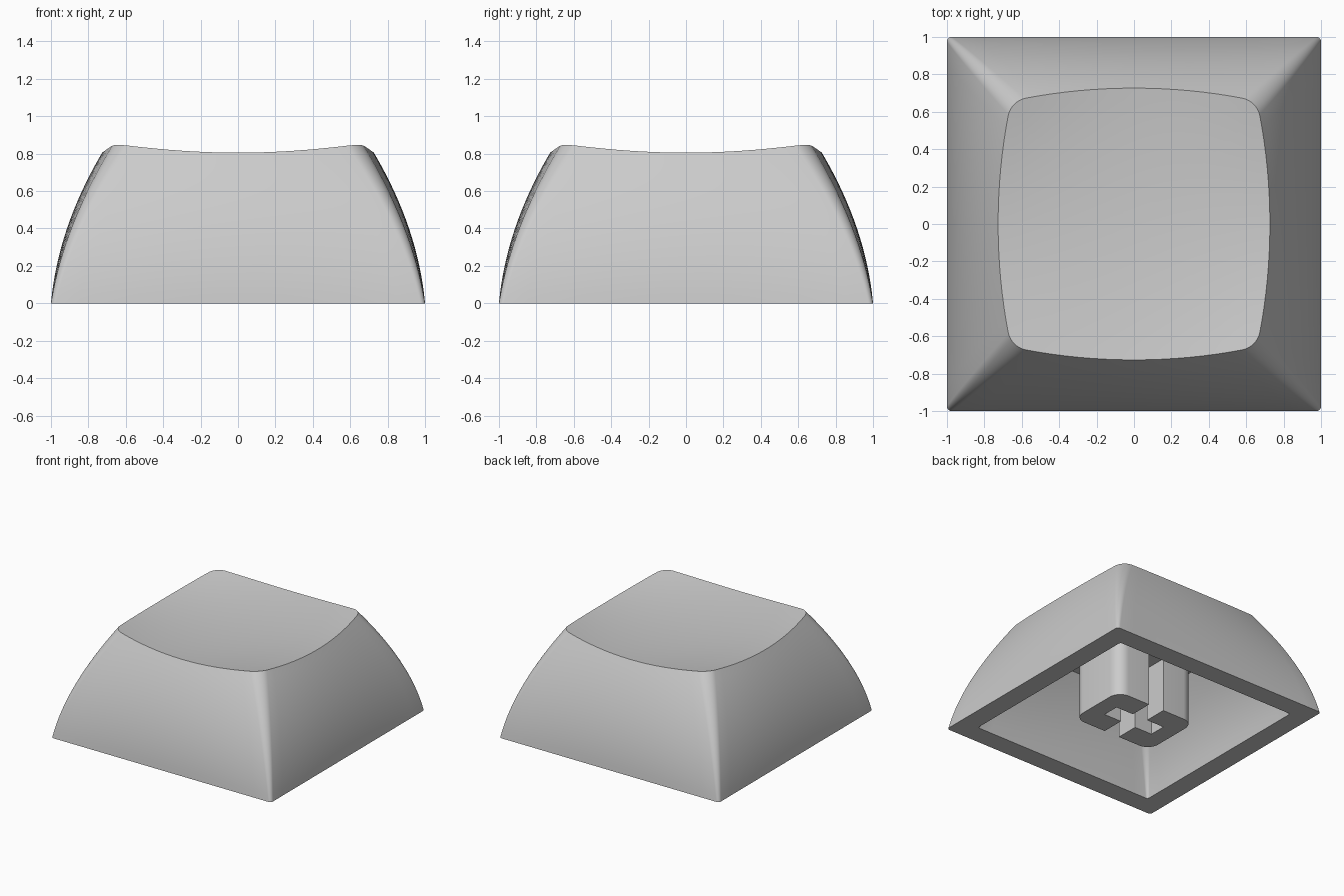
import bpy, bmesh
from math import sin, cos, pi

cube = bpy.data.objects.get("Cube")
if cube:
    bpy.data.objects.remove(cube)

plastic = bpy.data.materials.new("light_grey_plastic")
plastic.use_nodes = True
grey = (0.6, 0.6, 0.6, 1)
plastic.diffuse_color = grey
plastic.node_tree.nodes["Principled BSDF"].inputs["Base Color"].default_value = grey

SIDE, ARC = 16, 8          # segments per straight side and per corner
COUNT = 4 * (SIDE + ARC)


def finish(bm, name):
    bmesh.ops.recalc_face_normals(bm, faces=bm.faces)
    mesh = bpy.data.meshes.new(name)
    bm.to_mesh(mesh)
    bm.free()
    mesh.materials.append(plastic)
    obj = bpy.data.objects.new(name, mesh)
    bpy.context.collection.objects.link(obj)
    bpy.ops.object.select_all(action='DESELECT')
    obj.select_set(True)
    bpy.context.view_layer.objects.active = obj
    bpy.ops.object.shade_smooth_by_angle(angle=pi / 6)
    return obj


def square_point(i, w, r, bow):
    """Point i on a rounded square of half width w, corner radius r and bowed sides."""
    quarter, k = divmod(i % COUNT, SIDE + ARC)
    s = w - r
    if k < SIDE:
        x, y = w, -s + 2 * s * k / SIDE
    else:
        a = (k - SIDE) / ARC * pi / 2
        x, y = s + r * cos(a), s + r * sin(a)
    x, y = x * (1 - bow * (y / w) ** 2), y * (1 - bow * (x / w) ** 2)
    for _ in range(quarter):
        x, y = -y, x
    return x, y


def dish(x, y):
    return 0.763 + 0.08 * (x * x + y * y) + 0.106 * x * x * y * y


def outer(i, z):
    return square_point(i, 1 - 0.09 * z - 0.31 * z * z, 0.025 + 0.07 * z, 0.07 * z)


def inner(i, z):
    return square_point(i, 0.835 - 0.12 * z - 0.5 * z * z, 0.02 + 0.07 * z, 0.07 * z)


def rim_height(i):
    z = 0.8
    for _ in range(12):
        z = dish(*outer(i, z))
    return z


# Cap shell: ceiling, inner wall, bottom rim, outer wall and dished top
CEILING = 0.63
rim = [rim_height(i) for i in range(COUNT)]
loops = []
for s in range(8, -1, -1):
    z = CEILING * s / 8
    loops.append([(*inner(i, z), z) for i in range(COUNT)])
for s in range(17):
    loops.append([(*outer(i, h * s / 16), h * s / 16) for i, h in enumerate(rim)])
for s in range(11, 0, -1):
    flat = [[c * s / 12 for c in outer(i, h)] for i, h in enumerate(rim)]
    loops.append([(x, y, dish(x, y)) for x, y in flat])

bm = bmesh.new()
rings = [[bm.verts.new(p) for p in loop] for loop in loops]
for a, b in zip(rings, rings[1:]):
    for i in range(COUNT):
        j = (i + 1) % COUNT
        bm.faces.new((a[i], a[j], b[j], b[i]))
bm.faces.new(rings[0])
centre = bm.verts.new((0, 0, dish(0, 0)))
for i in range(COUNT):
    bm.faces.new((rings[-1][i], rings[-1][(i + 1) % COUNT], centre))
finish(bm, "cap_shell")


# Stem: two slotted halves forming a cross socket, under a solid block
HX, HY, R, SLOT, REACH, DEPTH = 0.37, 0.26, 0.1, 0.07, 0.23, 0.45


def corner_arc(sx, sy):
    pts = [(sx * (HX - R + R * cos(k * pi / 16)), sy * (HY - R + R * sin(k * pi / 16)))
           for k in range(9)]
    return pts if sx * sy > 0 else pts[::-1]


def prism(name, profile, z0, z1):
    bm = bmesh.new()
    face = bm.faces.new([bm.verts.new((x, y, z0)) for x, y in profile])
    up = bmesh.ops.extrude_face_region(bm, geom=[face], use_keep_orig=True)
    top = [v for v in up["geom"] if isinstance(v, bmesh.types.BMVert)]
    bmesh.ops.translate(bm, verts=top, vec=(0, 0, z1 - z0))
    return finish(bm, name)


side = corner_arc(1, -1) + corner_arc(1, 1)
half = [(SLOT, -HY)] + side + [(SLOT, HY), (SLOT, SLOT), (REACH, SLOT),
                               (REACH, -SLOT), (SLOT, -SLOT)]
prism("stem_left_half", half, 0, DEPTH)
prism("stem_right_half", [(-x, -y) for x, y in half], 0, DEPTH)
prism("stem_block", side + [(-x, -y) for x, y in side], DEPTH, CEILING + 0.02)
